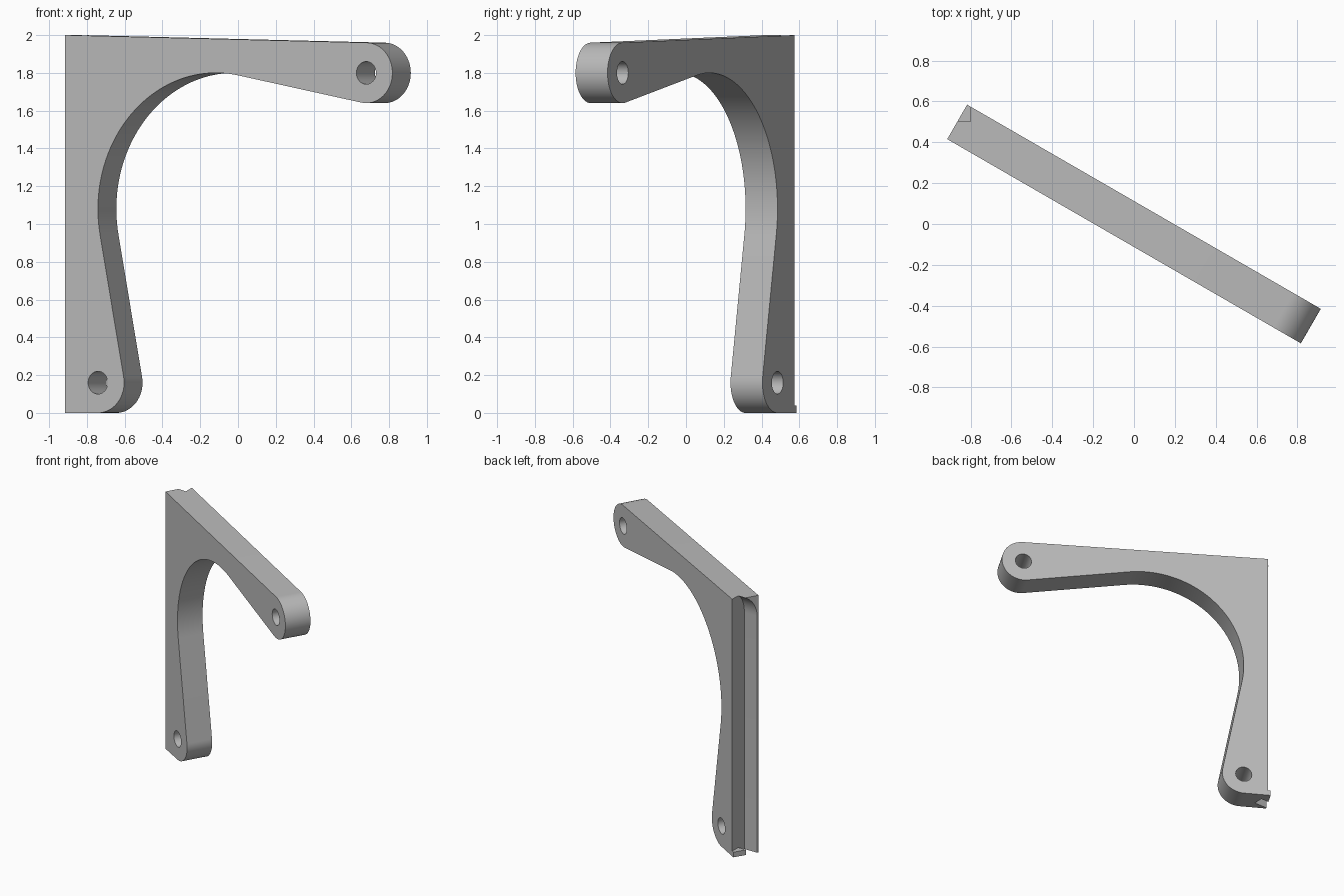
import bpy, bmesh, math
from mathutils import Matrix, Vector

old = bpy.data.objects.get("Cube")
if old:
    bpy.data.objects.remove(old, do_unlink=True)

grey = bpy.data.materials.new("plain_grey")
grey.use_nodes = True
colour = (0.5, 0.5, 0.5, 1)
grey.diffuse_color = colour
grey.node_tree.nodes["Principled BSDF"].inputs["Base Color"].default_value = colour

TURN = Matrix.Rotation(math.radians(-30), 4, 'Z')
HALF = 0.0975                      # half the thickness
ARM_END, LEG_END = (0.84, 1.8), (-0.8, 0.16)
END_R, HOLE_R = 0.16, 0.06


def arc(centre, radius, start, end, steps):
    angles = [math.radians(start + (end - start) * i / steps) for i in range(steps + 1)]
    return [(centre[0] + radius * math.cos(a), centre[1] + radius * math.sin(a)) for a in angles]


def loft(name, rings, matrix=Matrix()):
    """Closed solid through rings of equal point count."""
    bm = bmesh.new()
    loops = [[bm.verts.new(p) for p in ring] for ring in rings]
    n = len(loops[0])
    for a, b in zip(loops, loops[1:]):
        for i in range(n):
            j = (i + 1) % n
            bm.faces.new((a[i], a[j], b[j], b[i]))
    bm.faces.new(loops[0][::-1])
    bm.faces.new(loops[-1])
    bm.transform(matrix)
    bmesh.ops.recalc_face_normals(bm, faces=bm.faces)
    mesh = bpy.data.meshes.new(name)
    bm.to_mesh(mesh)
    bm.free()
    mesh.materials.append(grey)
    obj = bpy.data.objects.new(name, mesh)
    bpy.context.collection.objects.link(obj)
    return obj


def slab(name, profile, depth):
    return loft(name, [[(u, v, z) for u, z in profile] for v in (-depth, depth)], TURN)


def box_ring(x0, x1, y0, y1, z):
    return [(x0, y0, z), (x1, y0, z), (x1, y1, z), (x0, y1, z)]


# Bracket plate: rounded arm and leg ends joined by a sweeping inner arc
profile = [(-1, 2), (-1, 0)]
profile += arc(LEG_END, END_R, -90, 10.8, 20)
profile += arc((-0.08, 1.08), 0.72, 190.8, 79.2, 48)
profile += arc(ARM_END, END_R, 259.2, 448.8, 36)
bracket = slab("corner_bracket", profile, HALF)

# Bolt holes
cutters = [slab("hole_cutter", arc(c, HOLE_R, 0, 348.75, 31), 0.3) for c in (ARM_END, LEG_END)]

# Square post channel in the end edge, with a rounded run-out at the top
rings = [box_ring(-1.1, -0.8, 0.425, 0.8, 0.04)]
for i in range(11):
    a = math.radians(9 * i)
    rings.append(box_ring(-0.84 - 0.085 * math.cos(a), -0.8,
                          0.545 - 0.12 * math.cos(a), 0.8, 1.84 + 0.17 * math.sin(a)))
rings[0] = box_ring(-0.925, -0.8, 0.425, 0.8, 0.04)
cutters.append(loft("channel_cutter", rings))

# Open slot at the foot of the channel, leaving a small lip at the back
cutters.append(loft("foot_cutter", [box_ring(-0.925, -0.8, 0.425, 0.5, z) for z in (-0.1, 0.1)]))

bpy.context.view_layer.objects.active = bracket
for cutter in cutters:
    cutter.hide_render = True
    mod = bracket.modifiers.new("cut", 'BOOLEAN')
    mod.operation = 'DIFFERENCE'
    mod.solver = 'EXACT'
    mod.object = cutter
    bpy.ops.object.modifier_apply(modifier=mod.name)
    bpy.data.objects.remove(cutter, do_unlink=True)

bpy.ops.object.select_all(action='DESELECT')
bracket.select_set(True)
bpy.ops.object.shade_smooth_by_angle(angle=math.radians(30))
